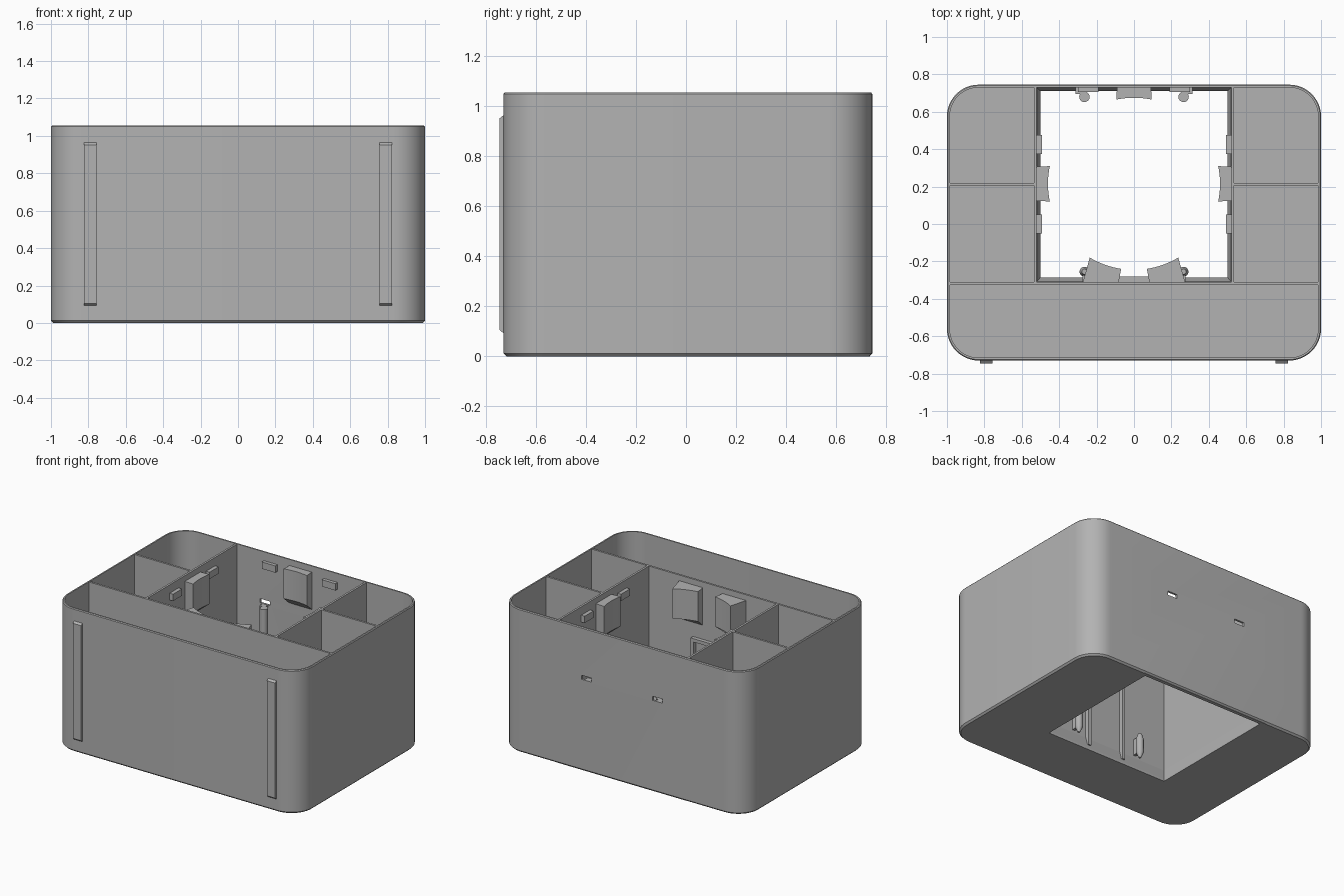
import bpy, bmesh, math
from math import sin, cos, pi, radians

if "Cube" in bpy.data.objects:
    bpy.data.objects.remove(bpy.data.objects["Cube"], do_unlink=True)

grey = bpy.data.materials.new("plain grey")
grey.use_nodes = True
grey.diffuse_color = (0.45, 0.45, 0.45, 1)
grey.node_tree.nodes["Principled BSDF"].inputs["Base Color"].default_value = (0.45, 0.45, 0.45, 1)

H = 1.055               # total height
BACK, FRONT = 0.745, -0.73
WALL = 0.015
FLOOR = 0.02
CY = 0.215              # middle of the round object the pads hold


def loft(name, rings):
    """Closed solid through a stack of rings of equal point count."""
    bm = bmesh.new()
    loops = [[bm.verts.new(p) for p in ring] for ring in rings]
    n = len(loops[0])
    for a, b in zip(loops, loops[1:]):
        for i in range(n):
            j = (i + 1) % n
            bm.faces.new((a[i], a[j], b[j], b[i]))
    bm.faces.new(loops[0][::-1])
    bm.faces.new(loops[-1])
    bmesh.ops.recalc_face_normals(bm, faces=bm.faces)
    me = bpy.data.meshes.new(name)
    bm.to_mesh(me)
    bm.free()
    me.materials.append(grey)
    ob = bpy.data.objects.new(name, me)
    bpy.context.collection.objects.link(ob)
    return ob


def rect(x0, x1, y0, y1, z):
    return [(x0, y0, z), (x1, y0, z), (x1, y1, z), (x0, y1, z)]


def box(name, x0, x1, y0, y1, z0, z1):
    return loft(name, [rect(x0, x1, y0, y1, z) for z in (z0, z1)])


def rounded(inset, z, radius=0.17, seg=12):
    """Outline of the case, moved inwards by inset."""
    r = radius - inset
    cx, mid, hy = 1 - radius, (BACK + FRONT) / 2, (BACK - FRONT) / 2 - radius
    pts = []
    for q, (sx, sy) in enumerate(((1, 1), (-1, 1), (-1, -1), (1, -1))):
        for i in range(seg + 1):
            a = (q + i / seg) * pi / 2
            pts.append((sx * cx + r * cos(a), mid + sy * hy + r * sin(a), z))
    return pts


def circle(x, y, z, r, seg=20):
    return [(x + r * cos(2 * pi * i / seg), y + r * sin(2 * pi * i / seg), z) for i in range(seg)]


def activate(ob):
    bpy.ops.object.select_all(action='DESELECT')
    ob.select_set(True)
    bpy.context.view_layer.objects.active = ob


def cut(ob, cutter):
    m = ob.modifiers.new("cut", 'BOOLEAN')
    m.operation, m.solver, m.object = 'DIFFERENCE', 'EXACT', cutter
    activate(ob)
    bpy.ops.object.modifier_apply(modifier=m.name)
    bpy.data.objects.remove(cutter, do_unlink=True)


def smooth(ob):
    activate(ob)
    bpy.ops.object.shade_smooth_by_angle(angle=radians(30))


# Outer case: thin rounded wall with a floor
case = loft("case", [rounded(0.012, 0), rounded(0, 0.012), rounded(0, H - 0.006), rounded(0.005, H)])
cut(case, loft("inside_cutter", [rounded(WALL, FLOOR), rounded(WALL, H + 0.1)]))
cut(case, box("opening_cutter", -0.51, 0.51, -0.297, 0.72, -0.1, 0.1))
for s in (-1, 1):
    cut(case, box("slot_cutter", s * 0.29 - 0.04, s * 0.29 + 0.04, 0.7, 0.8, 0.672, 0.702))
smooth(case)

# Sloped sill around the bottom opening
sill = box("opening_sill", -0.53, 0.53, -0.32, 0.735, 0.0, 0.1)
cut(sill, loft("sill_cutter", [rect(-0.5, 0.5, -0.285, 0.71, -0.01),
                               rect(-0.5, 0.5, -0.285, 0.71, 0.015),
                               rect(-0.521, 0.521, -0.311, 0.731, 0.11)]))

# Dividers between the compartments
box("front_divider", -0.988, 0.988, -0.325, -0.31, FLOOR / 2, H - 0.003)


def pad(name, angle, half_width, back):
    """Curved pad facing the middle; back(x, y) puts a point on the wall behind."""
    seg = 8
    arc = []
    for i in range(seg + 1):
        a = angle + half_width * (2 * i / seg - 1)
        arc.append((0.46 * cos(a), CY + 0.46 * sin(a)))
    wall = [back(*p) for p in (arc[-1], arc[0])]
    top = [(x, y, 1.01) for x, y in arc + wall]
    low = [(x, y, 0.79) for x, y in arc] + [(x, y, 0.73) for x, y in wall]
    return loft(name, [low, top])


pad("back_pad", pi / 2, 0.207, lambda x, y: (x * 0.96, 0.735))

for s, side in ((1, "left"), (-1, "right")):
    box(side + "_divider", *sorted((s * 0.52, s * 0.535)), -0.315, 0.735, FLOOR / 2, H - 0.003)
    box(side + "_cross_divider", *sorted((s * 0.53, s * 0.99)), 0.205, 0.22, FLOOR / 2, H - 0.003)

    # Gripping pads and their small stop blocks
    pad(side + "_pad", 0 if s > 0 else pi, 0.207, lambda x, y: (s * 0.525, CY + (y - CY) * 0.96))
    pad(side + "_front_pad", -pi / 2 + s * 0.345, 0.195,
        lambda x, y: (x * 1.16 if abs(x) > 0.17 else x * 1.2, -0.315))
    for y in (0.0, 0.425):
        box(side + "_stop_block", *sorted((s * 0.492, s * 0.525)), y - 0.052, y + 0.052, 0.94, 0.99)
    box(side + "_back_stop_block", *sorted((s * 0.19, s * 0.3)), 0.705, 0.735, 0.94, 0.99)

    # Back posts under the slots, with webs to the wall
    smooth(loft(side + "_back_post", [circle(s * 0.265, 0.68, z, 0.028) for z in (0.09, 0.67)]))
    box(side + "_post_web", s * 0.29 - 0.022, s * 0.29 + 0.022, 0.695, 0.735, 0.09, 0.67)

    # Short tapered pegs on the front divider
    peg = [(0.08, 0.008), (0.12, 0.026), (0.22, 0.026), (0.26, 0.014)]
    smooth(loft(side + "_front_peg", [circle(s * 0.265, -0.255, z, r) for z, r in peg]))
    box(side + "_peg_web", s * 0.265 - 0.01, s * 0.265 + 0.01, -0.315, -0.255, 0.12, 0.24)

    # Rails of the raised frame on the front divider
    box(side + "_frame_rail", *sorted((s * 0.135, s * 0.16)), -0.315, -0.282, 0.04, 0.63)

    # Long strips on the front, with sloped ends
    x0, x1 = s * 0.79 - 0.034, s * 0.79 + 0.034
    loft(side + "_front_strip", [
        [(x, FRONT + 0.005, 0.088), (x, -0.745, 0.105), (x, -0.745, 0.952), (x, FRONT + 0.005, 0.968)]
        for x in (x0, x1)])

box("frame_top_rail", -0.16, 0.16, -0.315, -0.282, 0.605, 0.63)
